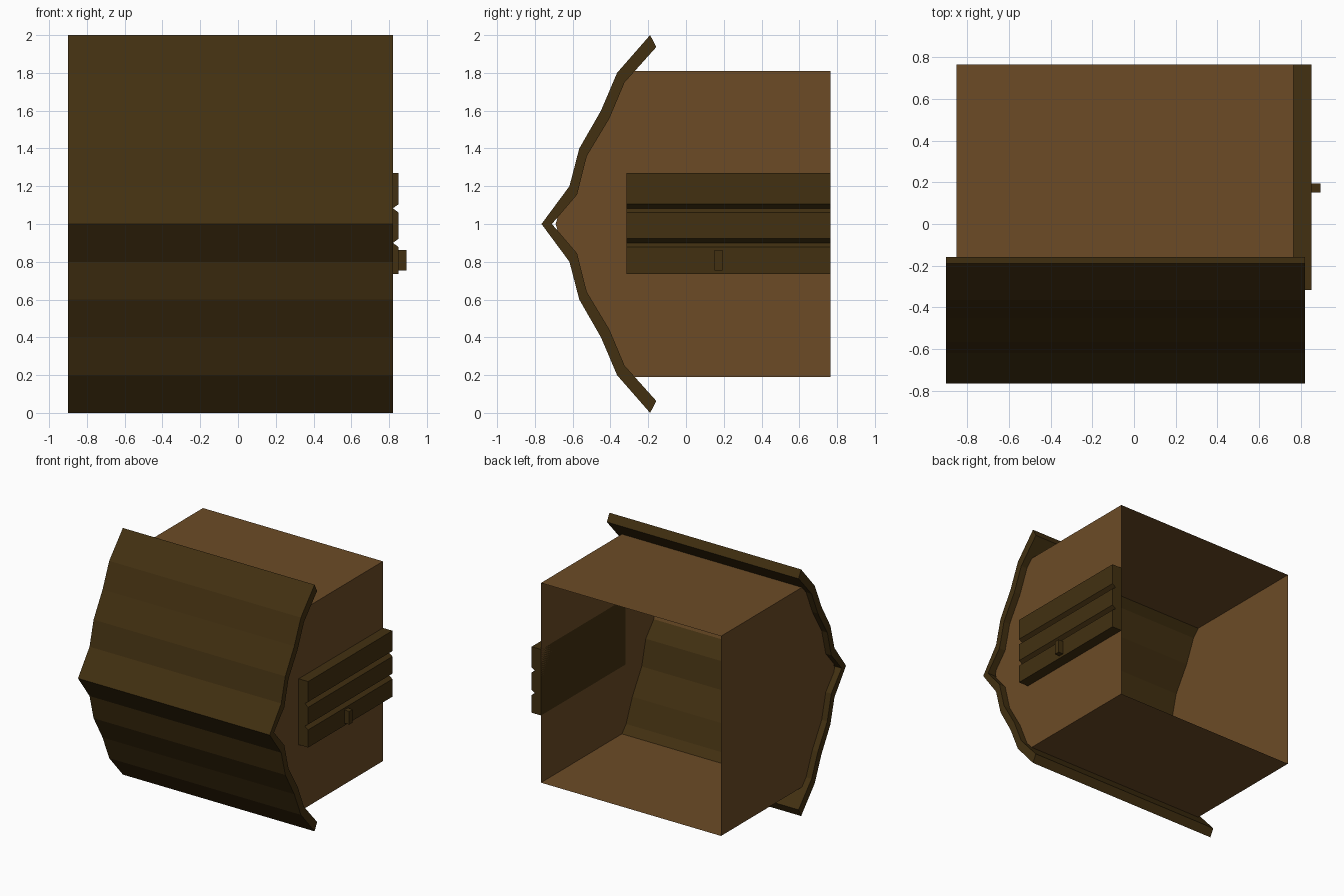
import bpy, bmesh

cube = bpy.data.objects.get("Cube")
if cube:
    bpy.data.objects.remove(cube, do_unlink=True)


def material(name, rgb):
    m = bpy.data.materials.new(name)
    m.use_nodes = True
    m.diffuse_color = (*rgb, 1)
    m.node_tree.nodes["Principled BSDF"].inputs["Base Color"].default_value = (*rgb, 1)
    return m


brown = material("warm brown wood", (0.150, 0.071, 0.0194))
olive = material("dark olive wood", (0.0545, 0.0296, 0.0055))


def mirror_z(upper):
    """Continue a profile below its last point, mirrored about z = 1."""
    return upper + [(a, 2 - z) for a, z in reversed(upper[:-1])]


def prism(name, points, lo, hi, axis, mat, open_back=False):
    """Extrude a closed (a, z) profile along x or y."""
    def place(a, z, d):
        return (d, a, z) if axis == "x" else (a, d, z)

    bm = bmesh.new()
    ends = [[bm.verts.new(place(a, z, d)) for a, z in points] for d in (lo, hi)]
    for ring in ends:
        bm.faces.new(ring)
    n = len(points)
    for i in range(n):
        j = (i + 1) % n
        bm.faces.new((ends[0][i], ends[0][j], ends[1][j], ends[1][i]))
    bmesh.ops.recalc_face_normals(bm, faces=bm.faces)
    if open_back:
        back = [f for f in bm.faces if f.normal.y > 0.9]
        bmesh.ops.delete(bm, geom=back, context="FACES_ONLY")
    mesh = bpy.data.meshes.new(name)
    bm.to_mesh(mesh)
    bm.free()
    mesh.materials.append(mat)
    ob = bpy.data.objects.new(name, mesh)
    bpy.context.scene.collection.objects.link(ob)
    return ob


# Hollow body, open at the back, its gable edge buried in the roof
body = mirror_z([(0.765, 1.81), (-0.31, 1.81), (-0.345, 1.775), (-0.43, 1.58),
                 (-0.545, 1.38), (-0.60, 1.17), (-0.675, 1.05), (-0.69, 1.0)])
prism("body", body, -0.85, 0.765, "x", brown, open_back=True)

# Bent roof shell of even thickness
outer = mirror_z([(-0.19, 2.0), (-0.365, 1.8), (-0.45, 1.6),
                  (-0.565, 1.4), (-0.617, 1.2), (-0.765, 1.0)])
inner = mirror_z([(-0.157, 1.937), (-0.325, 1.75), (-0.405, 1.56),
                  (-0.525, 1.36), (-0.577, 1.155), (-0.71, 1.0)])
prism("roof", outer + inner[::-1], -0.9, 0.82, "x", olive)

# Planked door with V grooves
door = [(0.765, 1.27), (0.85, 1.27)]
for groove in (1.083, 0.9):
    door += [(0.85, groove + 0.022), (0.82, groove), (0.85, groove - 0.022)]
door += [(0.85, 0.735), (0.765, 0.735)]
prism("door", door, -0.315, 0.765, "y", olive)

# Door handle
handle = [(0.85, 0.755), (0.893, 0.755), (0.893, 0.862), (0.85, 0.862)]
prism("door_handle", handle, 0.15, 0.193, "y", olive)
